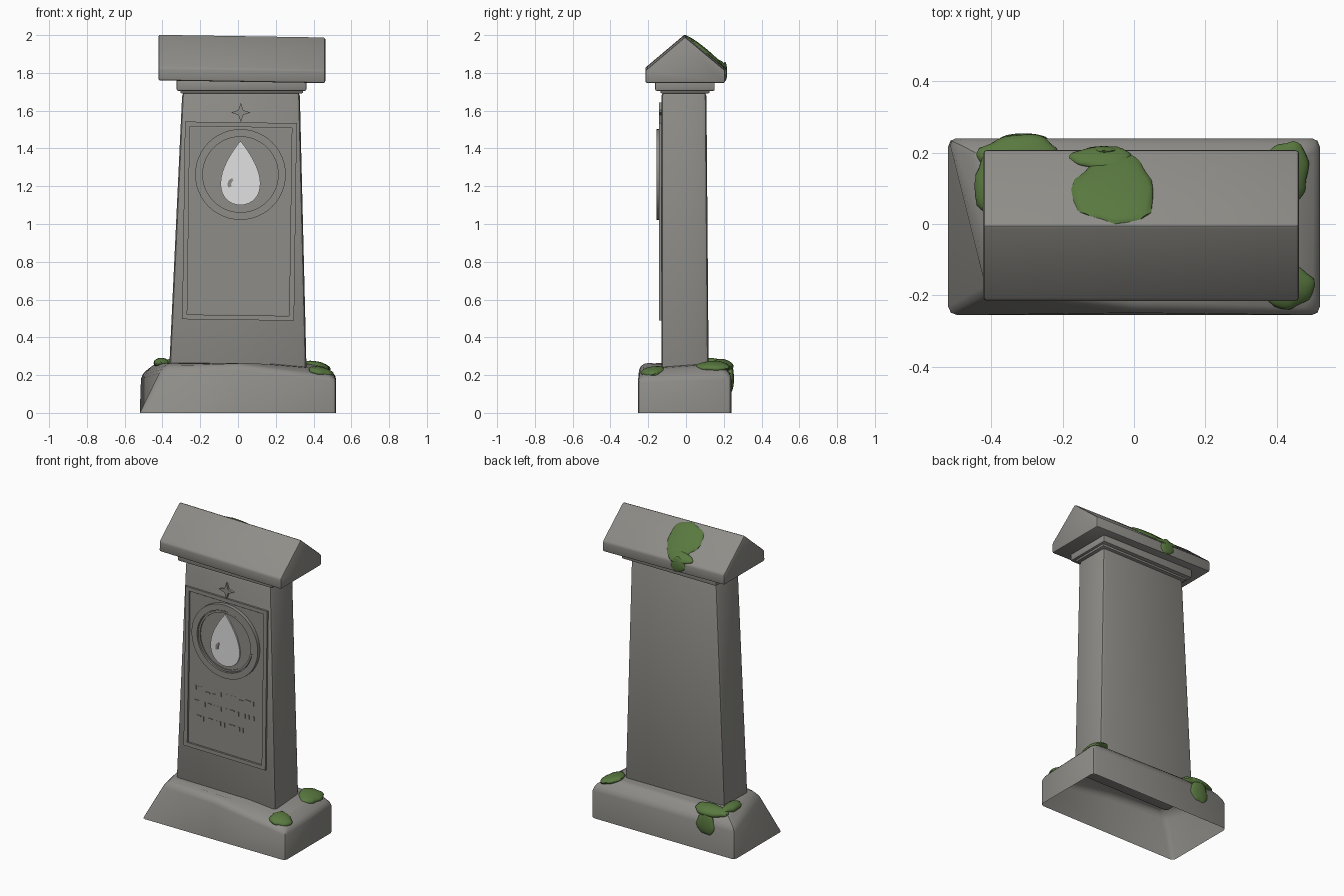
import bpy, bmesh, math, random
from mathutils import Vector, Matrix

random.seed(4)
cube = bpy.data.objects.get("Cube")
if cube:
    bpy.data.objects.remove(cube)


def material(name, rgb):
    m = bpy.data.materials.new(name)
    m.use_nodes = True
    m.diffuse_color = (*rgb, 1)
    m.node_tree.nodes["Principled BSDF"].inputs["Base Color"].default_value = (*rgb, 1)
    return m


STONE = material("grey stone", (0.27, 0.265, 0.245))
PALE = material("pale stone", (0.75, 0.75, 0.75))
MOSS = material("green moss", (0.10, 0.19, 0.05))


def finish(name, bm, mat, bevel=0.0, segments=2):
    """Bevel the hard edges, then make a shaded object."""
    bmesh.ops.recalc_face_normals(bm, faces=bm.faces)
    if bevel:
        edges = [e for e in bm.edges if len(e.link_faces) == 2
                 and e.calc_face_angle() > math.radians(28)]
        bmesh.ops.bevel(bm, geom=edges, offset=bevel, segments=segments,
                        profile=0.5, affect='EDGES', clamp_overlap=True)
    mesh = bpy.data.meshes.new(name)
    bm.to_mesh(mesh)
    bm.free()
    obj = bpy.data.objects.new(name, mesh)
    bpy.context.collection.objects.link(obj)
    mesh.materials.append(mat)
    bpy.ops.object.select_all(action='DESELECT')
    obj.select_set(True)
    bpy.context.view_layer.objects.active = obj
    bpy.ops.object.shade_smooth_by_angle(angle=math.radians(35))
    return obj


def loft(name, loops, mat, bevel, bottom=True):
    """Join stacked loops of points into a solid."""
    bm = bmesh.new()
    rows = [[bm.verts.new(p) for p in loop] for loop in loops]
    n = len(rows[0])
    for low, high in zip(rows, rows[1:]):
        for i in range(n):
            j = (i + 1) % n
            bm.faces.new((low[i], low[j], high[j], high[i]))
    bm.faces.new(rows[-1])
    if bottom:
        bm.faces.new(rows[0][::-1])
    return finish(name, bm, mat, bevel)


def rect(x0, x1, y0, y1, z):
    return [(x0, y0, z), (x1, y0, z), (x1, y1, z), (x0, y1, z)]


def relief(name, outer, front, mat=STONE, inner=None, back=-0.12):
    """Raise an outline, or a band between two outlines, from the front."""
    bm = bmesh.new()
    n = len(outer)

    def row(points, y):
        return [bm.verts.new((x, y, z)) for x, z in points]

    def strip(a, b):
        for i in range(n):
            j = (i + 1) % n
            bm.faces.new((a[i], a[j], b[j], b[i]))

    of, ob = row(outer, front), row(outer, back)
    strip(of, ob)
    if inner:
        nf, nb = row(inner, front), row(inner, back)
        strip(of, nf)
        strip(nf, nb)
    else:
        bm.faces.new(of)
    return finish(name, bm, mat)


def circle(cx, cz, r, n=48):
    return [(cx + r * math.cos(k * math.tau / n), cz + r * math.sin(k * math.tau / n))
            for k in range(n)]


# Plinth: open below, with one worn-away front corner
loft("base", [
    [(-.52, -.255, 0), (0, -.255, 0), (.52, -.255, 0), (.52, .24, 0), (-.52, .24, 0)],
    [(-.40, -.19, .235), (0, -.245, .25), (.52, -.255, .185), (.52, .24, .20), (-.52, .24, .20)],
    [(-.36, -.16, .265), (0, -.19, .27), (.44, -.16, .235), (.44, .18, .26), (-.44, .20, .265)],
], STONE, 0.025, bottom=False)

# Tapered shaft and stepped neck
loft("shaft", [rect(-.365, .363, -.13, .12, .22), rect(-.295, .327, -.13, .108, 1.70)], STONE, 0.022)
loft("lower_neck", [rect(-.305, .345, -.135, .125, 1.692), rect(-.305, .345, -.135, .125, 1.72)], STONE, 0.006)
loft("upper_neck", [rect(-.325, .362, -.163, .152, 1.705), rect(-.325, .362, -.163, .152, 1.765)], STONE, 0.008)

# Gabled cap, leaning slightly to one side
gable = [(-.215, 1.76), (.207, 1.76), (.207, 1.828), (-.005, 2.005), (-.215, 1.828)]
loft("cap", [[(x, y, z + dz) for y, z in gable]
             for x, dz in ((-.422, 0), (.462, -.014))], STONE, 0.01)

# Panel with a raised border, slightly turned
TILT = 0.014


def panel_rect(w, h):
    cx, cz = 0.008, 1.015
    return [(cx + u + TILT * v, cz + v - TILT * u)
            for u, v in ((-w, -h), (w, -h), (w, h), (-w, h))]


relief("panel_border", panel_rect(.296, .523), -.142, inner=panel_rect(.27, .498))
relief("panel_field", panel_rect(.265, .493), -.134)

# Round medallion with a water drop
CX, CZ = 0.013, 1.262
relief("medallion_rim", circle(CX, CZ, .24), -.157, inner=circle(CX, CZ, .2))
relief("medallion_inner_rim", circle(CX, CZ, .195), -.151, inner=circle(CX, CZ, .183))
relief("medallion_disc", circle(CX, CZ, .2), -.144)
drop = []
for k in range(40):
    t = k * math.tau / 40
    drop.append((CX + .137 * math.sin(t) * math.sin(t / 2), 1.27 + .17 * math.cos(t)))
relief("drop", drop, -.153, PALE)
arc = [math.radians(100 + 14 * k) for k in range(9)]
relief("drop_glint",
       [(-.025 + .03 * math.cos(a), 1.21 + .033 * math.sin(a)) for a in arc]
       + [(-.022 + .014 * math.cos(a), 1.21 + .018 * math.sin(a)) for a in reversed(arc)], -.157)

# Four-pointed star
star = []
for k in range(8):
    r, a = (.018 if k % 2 else .052), k * math.pi / 4
    star.append((.015 + r * math.cos(a), 1.59 + r * math.sin(a)))
relief("star", star, -.144)

# Worn abstract chips in three rows
for z, x, end in ((.895, -.215, .21), (.8, -.22, .225), (.703, -.2, .13)):
    while x < end:
        if random.random() < .5:
            w, h, dz = .007, .028, 0
        else:
            w, h, dz = random.uniform(.018, .04), .007, random.choice((-.012, 0, .012))
        relief("worn_chip", [(x, z + dz - h / 2), (x + w, z + dz - h / 2),
                             (x + w, z + dz + h / 2), (x, z + dz + h / 2)], -.138)
        x += w + random.uniform(.01, .04)


# Moss cushions: flattened, ragged domes
def moss(name, loc, size, pitch=0, roll=0):
    bm = bmesh.new()
    bmesh.ops.create_icosphere(bm, subdivisions=3, radius=1)
    phase = random.uniform(0, 6)
    turn = (Matrix.Rotation(math.radians(pitch), 3, 'X')
            @ Matrix.Rotation(math.radians(roll), 3, 'Y'))
    for v in bm.verts:
        a = math.atan2(v.co.y, v.co.x)
        k = 1 + .08 * math.sin(3 * a + phase) + .04 * math.sin(7 * a)
        p = Vector((v.co.x * k * size[0], v.co.y * k * size[1], v.co.z * size[2]))
        v.co = turn @ p + Vector(loc)
    finish(name, bm, MOSS)


moss("cap_moss", (-.055, .095, 1.917), (.115, .125, .016), pitch=-39.5)
moss("cap_moss_edge", (-.09, .185, 1.845), (.085, .04, .016), pitch=-39.5)
moss("cap_moss_drip", (-.085, .206, 1.805), (.05, .05, .012), pitch=-90)
moss("back_moss", (-.32, .195, .255), (.115, .055, .03), pitch=-12)
moss("back_moss_drip", (-.31, .236, .18), (.065, .075, .018), pitch=-90)
moss("side_moss", (-.405, .11, .265), (.04, .09, .027))
moss("right_back_moss", (.425, .145, .247), (.068, .088, .024), roll=14)
moss("right_front_moss", (.435, -.175, .218), (.068, .064, .025), pitch=8, roll=12)
